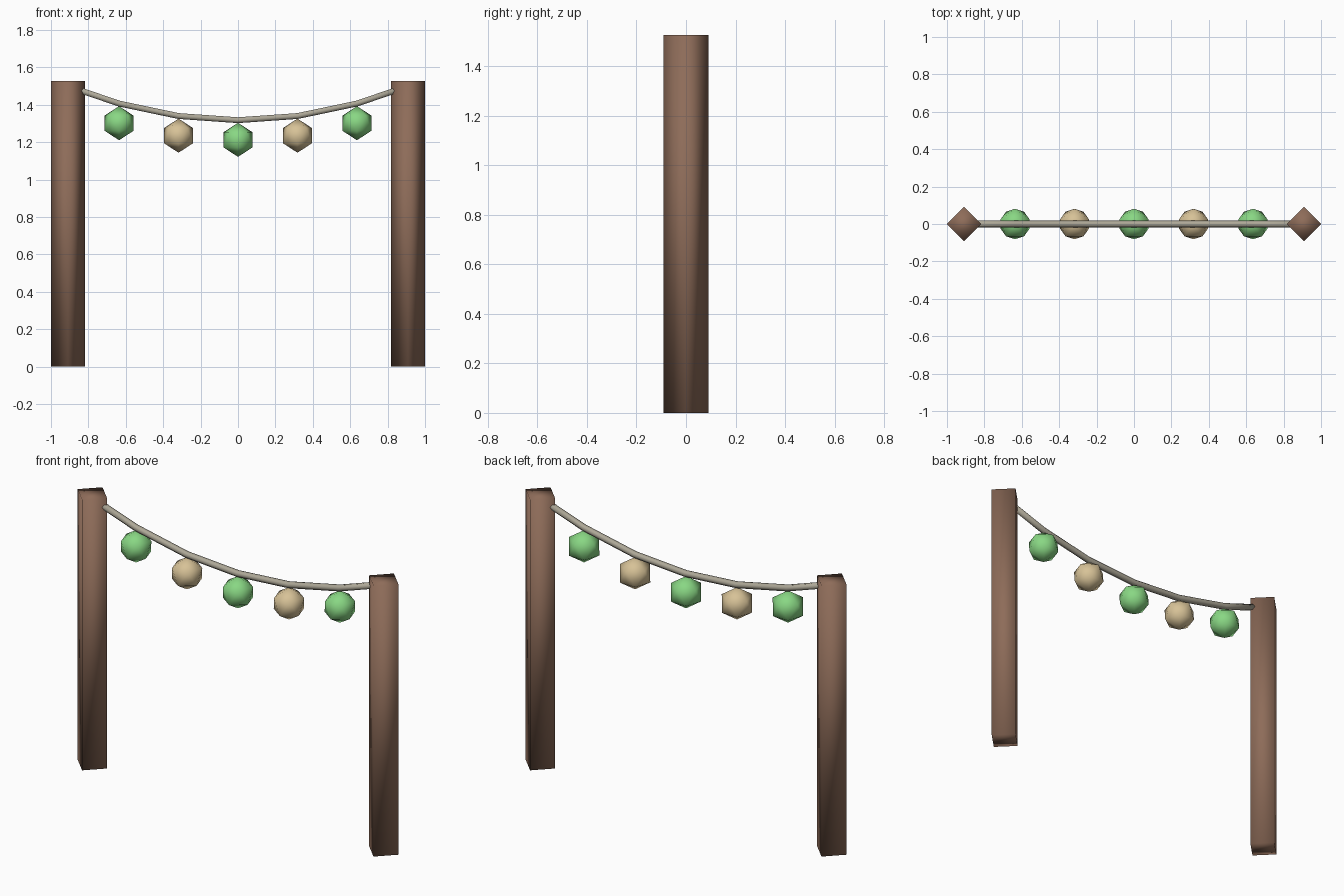
import bpy, bmesh, math
from mathutils import Vector, Matrix

if "Cube" in bpy.data.objects:
    bpy.data.objects.remove(bpy.data.objects["Cube"])

def material(name, rgb):
    m = bpy.data.materials.new(name)
    m.diffuse_color = (*rgb, 1)
    m.use_nodes = True
    m.node_tree.nodes["Principled BSDF"].inputs["Base Color"].default_value = m.diffuse_color
    return m

BROWN = material("wood_brown", (0.27, 0.15, 0.10))
ROPE = material("rope_grey", (0.42, 0.39, 0.31))
GREEN = material("lantern_green", (0.25, 0.68, 0.23))
TAN = material("lantern_tan", (0.68, 0.54, 0.31))

POST_X = 0.909

def rope_z(x):
    return 1.318 + 0.22 * x * x

def finish(name, bm, mat):
    bmesh.ops.recalc_face_normals(bm, faces=bm.faces[:])
    for f in bm.faces:
        f.smooth = True
    me = bpy.data.meshes.new(name)
    bm.to_mesh(me)
    bm.free()
    me.materials.append(mat)
    ob = bpy.data.objects.new(name, me)
    bpy.context.collection.objects.link(ob)
    return ob

# Posts: four-sided columns turned corner-on
for side, label in ((-1, "left"), (1, "right")):
    bm = bmesh.new()
    r, h = 0.091, 1.527
    rings = [[bm.verts.new((side * POST_X + r * math.cos(i * math.pi / 2),
                            r * math.sin(i * math.pi / 2), z)) for i in range(4)]
             for z in (0, h)]
    for i in range(4):
        j = (i + 1) % 4
        bm.faces.new((rings[0][i], rings[0][j], rings[1][j], rings[1][i]))
    bm.faces.new(rings[0])
    bm.faces.new(rings[1])
    finish(label + "_post", bm, BROWN)

# Rope: six-sided tube swept along a sagging path
xs = [-POST_X, -0.636, -0.318, 0, 0.318, 0.636, POST_X]
path = [Vector((x, 0, rope_z(x))) for x in xs]
bm = bmesh.new()
rings, SIDES = [], 6
for k, p in enumerate(path):
    t = (path[min(k + 1, len(path) - 1)] - path[max(k - 1, 0)]).normalized()
    up = Vector((-t.z, 0, t.x))
    rings.append([bm.verts.new(p + 0.018 * (Vector((0, 1, 0)) * math.cos(a) + up * math.sin(a)))
                  for a in (2 * math.pi * i / SIDES for i in range(SIDES))])
for a, b in zip(rings, rings[1:]):
    for i in range(SIDES):
        j = (i + 1) % SIDES
        bm.faces.new((a[i], a[j], b[j], b[i]))
bm.faces.new(rings[0])
bm.faces.new(rings[-1])
finish("rope", bm, ROPE)

# Lanterns: twenty-sided balls hanging under the rope
for i, x in enumerate(xs[1:-1]):
    bm = bmesh.new()
    bmesh.ops.create_icosphere(bm, subdivisions=1, radius=0.091)
    # turn so that an upper-ring corner points to the back
    top = max((v for v in bm.verts if 0.01 < v.co.z < 0.08), key=lambda v: v.co.x)
    turn = math.pi / 2 - math.atan2(top.co.y, top.co.x)
    bmesh.ops.transform(bm, verts=bm.verts[:], matrix=
                        Matrix.Translation((x, 0, rope_z(x) - 0.105)) @ Matrix.Rotation(turn, 4, 'Z'))
    finish("lantern_%d" % (i + 1), bm, TAN if i % 2 else GREEN)
